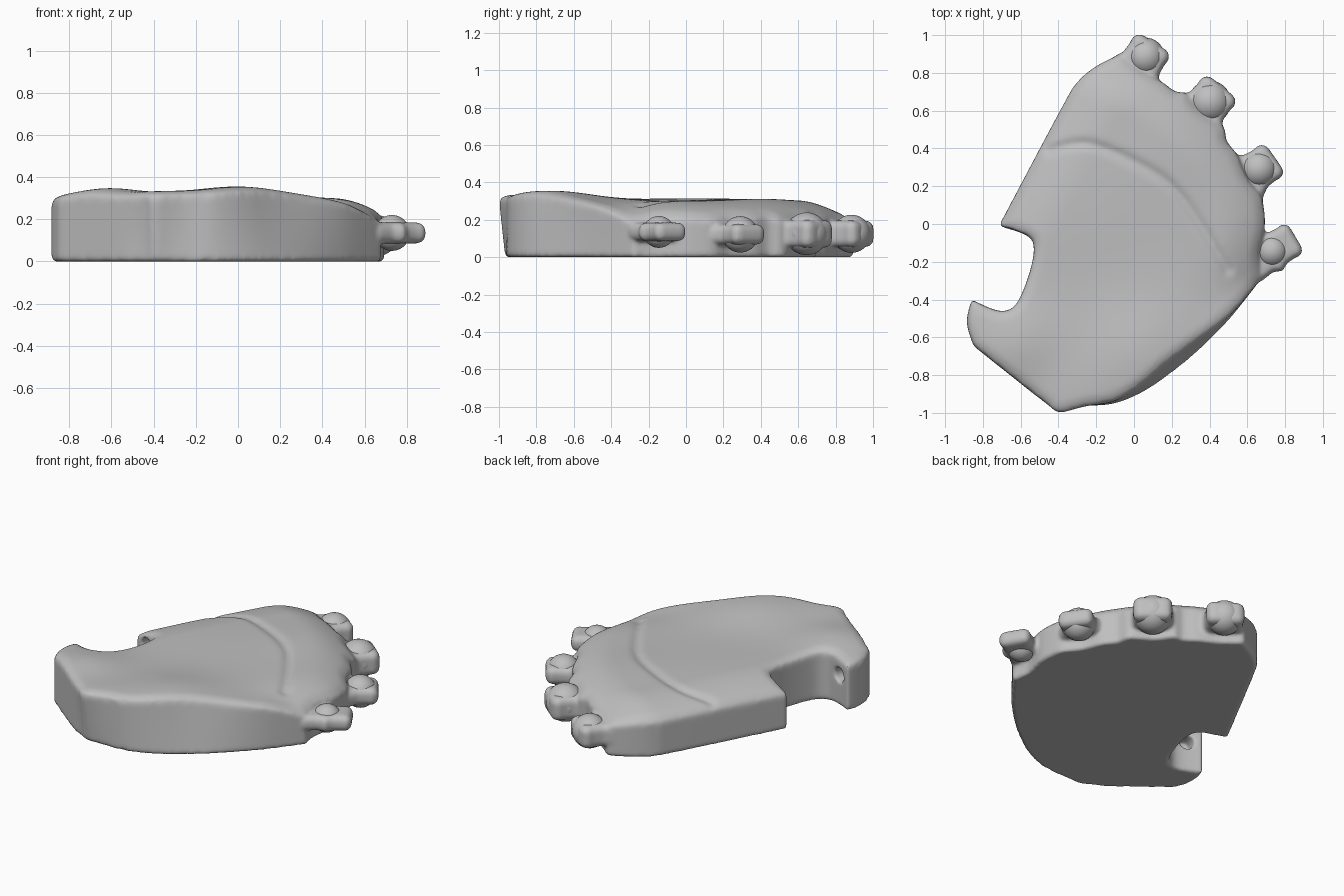
import bpy
import bmesh
import math
from mathutils import Vector, Matrix, kdtree

cube = bpy.data.objects.get("Cube")
if cube:
    bpy.data.objects.remove(cube, do_unlink=True)

grey = bpy.data.materials.new("plain_grey")
grey.use_nodes = True
grey.diffuse_color = (0.52, 0.52, 0.52, 1)
grey.node_tree.nodes["Principled BSDF"].inputs["Base Color"].default_value = grey.diffuse_color


def make_object(name, bm):
    mesh = bpy.data.meshes.new(name)
    bm.to_mesh(mesh)
    bm.free()
    obj = bpy.data.objects.new(name, mesh)
    bpy.context.collection.objects.link(obj)
    mesh.materials.append(grey)
    return obj


def bake(obj):
    graph = bpy.context.evaluated_depsgraph_get()
    mesh = bpy.data.meshes.new_from_object(obj.evaluated_get(graph))
    obj.modifiers.clear()
    obj.data = mesh


def voxel_remesh(obj, size, smoothing):
    mod = obj.modifiers.new("remesh", "REMESH")
    mod.mode = "VOXEL"
    mod.voxel_size = size
    mod = obj.modifiers.new("smooth", "SMOOTH")
    mod.factor = 0.5
    mod.iterations = smoothing
    bake(obj)


def spline(points):
    """Open smooth curve through the points, evenly dense, without its last point."""
    pts = [Vector(p) for p in points]
    pts = [pts[0]] + pts + [pts[-1]]
    out = []
    for a, b, c, d in zip(pts, pts[1:], pts[2:], pts[3:]):
        steps = max(4, int((c - b).length / 0.01))
        for i in range(steps):
            t = i / steps
            out.append(0.5 * (2 * b + (c - a) * t + (2 * a - 5 * b + 4 * c - d) * t * t
                              + (3 * b - a - 3 * c + d) * t ** 3))
    return out


def distance_to(points):
    tree = kdtree.KDTree(len(points))
    for i, p in enumerate(points):
        tree.insert((p.x, p.y, 0), i)
    tree.balance()
    return lambda p: tree.find((p.x, p.y, 0))[2]


def prism(outline, bottom, top):
    bm = bmesh.new()
    face = bm.faces.new([bm.verts.new((p.x, p.y, bottom)) for p in outline])
    side = bmesh.ops.extrude_face_region(bm, geom=[face])["geom"]
    for v in side:
        if isinstance(v, bmesh.types.BMVert):
            v.co.z = top
    bmesh.ops.recalc_face_normals(bm, faces=bm.faces)
    return bm


def bump(p, x, y, radius):
    return math.exp(-((p.x - x) ** 2 + (p.y - y) ** 2) / radius ** 2)


def rolloff(d, width):
    return max(0, 1 - d / width) ** 2


# Palm outline, in smooth stretches that meet at corners
outer_side = spline([(-0.37, -1.0), (-0.25, -0.968), (-0.1, -0.95), (0.05, -0.89), (0.2, -0.79),
                     (0.35, -0.665), (0.5, -0.51), (0.62, -0.36), (0.68, -0.28)])
knuckle_side = spline([(0.68, -0.28), (0.66, -0.17), (0.69, -0.03), (0.69, 0.06), (0.67, 0.15),
                       (0.6, 0.24), (0.55, 0.36), (0.49, 0.44), (0.47, 0.52), (0.35, 0.6),
                       (0.28, 0.69), (0.22, 0.7), (0.15, 0.75), (0.04, 0.81), (-0.07, 0.9)])
inner_side = spline([(-0.07, 0.9), (-0.2, 0.835), (-0.3, 0.75), (-0.38, 0.62), (-0.715, -0.01)])
thumb_notch = spline([(-0.715, -0.01), (-0.56, -0.065), (-0.53, -0.14), (-0.56, -0.28),
                      (-0.62, -0.42), (-0.68, -0.46), (-0.75, -0.45), (-0.86, -0.4)])
thumb_end = spline([(-0.86, -0.4), (-0.885, -0.52), (-0.85, -0.645)])
heel = spline([(-0.85, -0.645), (-0.45, -0.965), (-0.41, -1.0), (-0.37, -1.0)])
outline = outer_side + knuckle_side + inner_side + thumb_notch + thumb_end + heel
crease = spline([(-0.45, 0.39), (-0.25, 0.425), (0.0, 0.33), (0.2, 0.2), (0.35, 0.0), (0.5, -0.25)])
finger_arc = spline([(0.7, -0.28), (0.71, 0.06), (0.56, 0.4), (0.29, 0.7), (-0.06, 0.91)])

BLANK = 0.3
palm = make_object("palm", prism(outline, 0, BLANK))
voxel_remesh(palm, 0.015, 1)

# Sculpt the top of the palm by scaling each point's height
edge_distance = distance_to(outline)
inner_distance = distance_to(inner_side)
finger_distance = distance_to(finger_arc)
crease_distance = distance_to(crease)
for v in palm.data.vertices:
    p = v.co
    height = 0.3
    height += 0.045 * bump(p, -0.62, -0.64, 0.22)
    height += 0.055 * bump(p, 0.02, -0.76, 0.34)
    height += 0.02 * bump(p, -0.4, -0.96, 0.2)
    height += 0.015 * bump(p, -0.25, 0.05, 0.4)
    height += 0.01 * bump(p, 0.2, 0.4, 0.25)
    height -= 0.016 * math.exp(-(crease_distance(p) / 0.025) ** 2)
    height -= 0.1 * rolloff(finger_distance(p), 0.28)
    height -= 0.065 * rolloff(inner_distance(p), 0.28) * (1 - rolloff(finger_distance(p), 0.28))
    height -= 0.03 * bump(p, 0.6, -0.38, 0.2)
    height -= 0.02 * rolloff(edge_distance(p), 0.06)
    t = p.z / BLANK
    lean = 0.06 * t * bump(p, 0.22, -0.75, 0.32)
    tuck = 0.035 * (1 - t) * bump(p, -0.4, -1.0, 0.12)
    p.z = t * max(height, 0.17)
    p.x += -0.6 * lean + 0.2 * tuck
    p.y += 0.8 * lean + tuck

# Thumb hinge bore through both walls of the notch
bm = bmesh.new()
bmesh.ops.create_cone(bm, cap_ends=True, segments=32, radius1=0.045, radius2=0.045, depth=0.62)
turn = Vector((0.34, 0.94, 0)).to_track_quat("Z", "Y").to_matrix().to_4x4()
bm.transform(Matrix.Translation((-0.7, -0.245, 0.195)) @ turn)
bore = make_object("hinge_bore", bm)
bore.hide_render = True
mod = palm.modifiers.new("bore", "BOOLEAN")
mod.operation = "DIFFERENCE"
mod.solver = "EXACT"
mod.object = bore
bake(palm)
bpy.data.objects.remove(bore, do_unlink=True)

# Finger lugs: ball centre, outward direction, reach past the ball, scale, root flare,
# half thickness, ball radius
lugs = [("little", (0.73, -0.145, 0.135), (0.86, 0.51), 0.05, 0.9, 0.6, 0.05, 0.085),
        ("ring", (0.66, 0.29, 0.122), (0.82, 0.57), 0.0, 0.98, 1.0, 0.055, 0.097),
        ("middle", (0.40, 0.645, 0.125), (0.64, 0.77), -0.01, 1.08, 0.9, 0.074, 0.114),
        ("index", (0.06, 0.885, 0.125), (0.54, 0.84), -0.025, 1.06, 0.75, 0.071, 0.102)]
half_lug = [(-0.2, 0.2), (-0.11, 0.18), (-0.06, 0.132), (-0.015, 0.106), (0.035, 0.102),
            (0.075, 0.106), (0.1, 0.09), (0.108, 0.065)]
parts = [palm]
balls = []
for name, centre, direction, reach, scale, flare, half, radius in lugs:
    out = Vector(direction).normalized()
    across = Vector((-out.y, out.x))
    side = [(a, b * flare if a < -0.1 else b) for a, b in half_lug]
    profile = [(a, -b) for a, b in side] + side[::-1]
    origin = Vector(centre[:2]) + reach * out
    points = [origin + scale * (a * out + b * across) for a, b in profile]
    z = centre[2]
    bm = prism(points, z - half, z + half)
    rims = [e for e in bm.edges if abs(e.verts[0].co.z - e.verts[1].co.z) < 0.001]
    bmesh.ops.bevel(bm, geom=rims, offset=0.04, segments=4, profile=0.5, affect="EDGES")
    parts.append(make_object(name + "_lug", bm))
    # Knuckle ball set into the lug
    bm = bmesh.new()
    bmesh.ops.create_uvsphere(bm, u_segments=40, v_segments=20, radius=radius)
    ball = make_object(name + "_knuckle_ball", bm)
    ball.location = centre
    balls.append(ball)

# Fuse the lugs into the palm with soft fillets
bm = bmesh.new()
for part in parts:
    bm.from_mesh(part.data)
for part in parts[1:]:
    bpy.data.objects.remove(part, do_unlink=True)
bm.to_mesh(palm.data)
bm.free()
voxel_remesh(palm, 0.0105, 6)
palm.data.materials.clear()
palm.data.materials.append(grey)
for face in palm.data.polygons:
    face.material_index = 0

# Rest the flat underside on the ground
low = min(v.co.z for v in palm.data.vertices)
for v in palm.data.vertices:
    v.co.z -= low

bpy.ops.object.select_all(action="DESELECT")
for obj in [palm] + balls:
    obj.select_set(True)
bpy.context.view_layer.objects.active = palm
bpy.ops.object.shade_smooth_by_angle(angle=math.radians(45))
